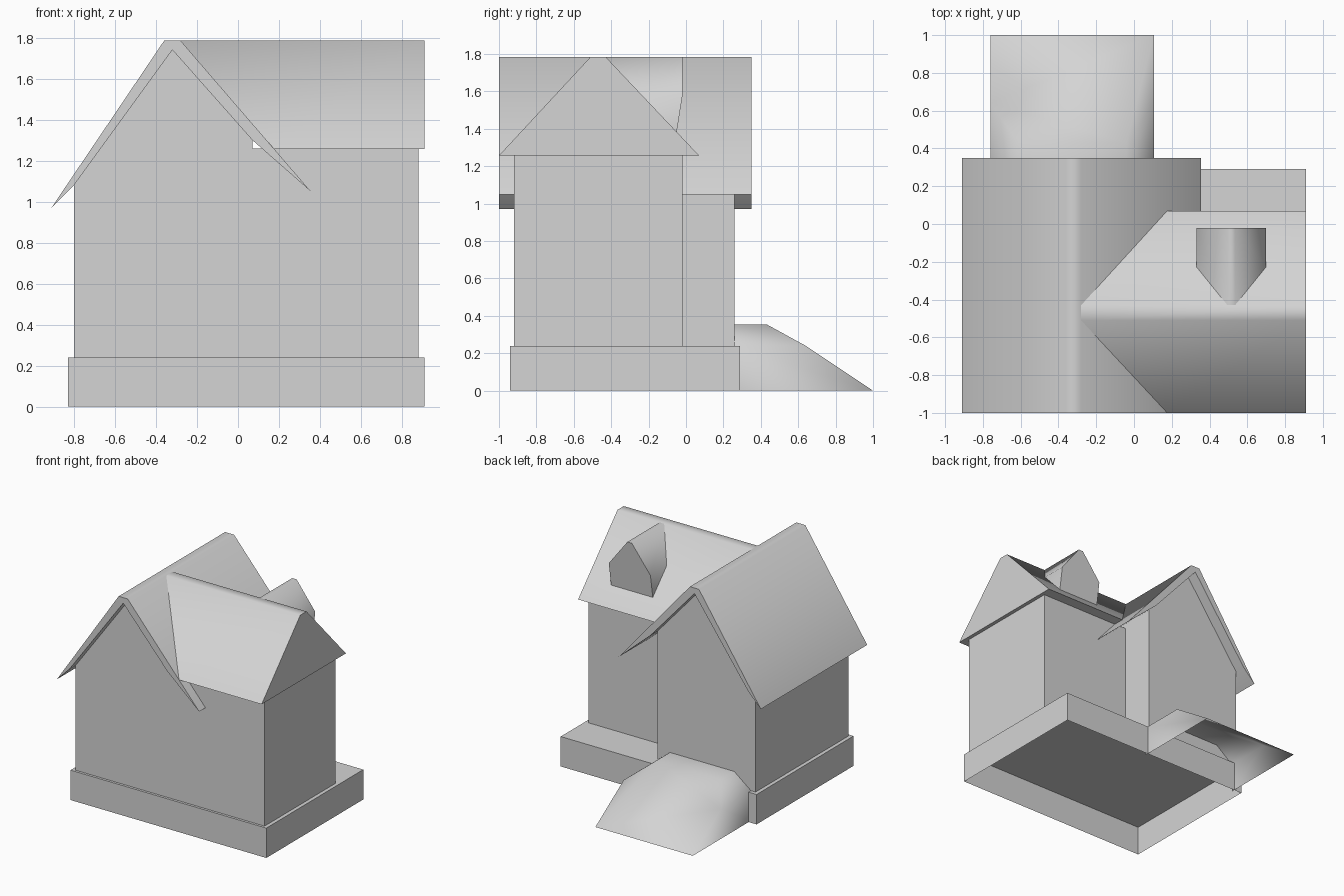
import bpy
import math

if "Cube" in bpy.data.objects:
    bpy.data.objects.remove(bpy.data.objects["Cube"])

grey = bpy.data.materials.new("light_grey")
grey.diffuse_color = (0.66, 0.66, 0.66, 1)
grey.use_nodes = True
grey.node_tree.nodes["Principled BSDF"].inputs["Base Color"].default_value = grey.diffuse_color


def loft(name, ring_a, ring_b, cap_a=True, cap_b=True, closed=True, angle=None):
    """Join two matching rings of points with side faces and optional end caps."""
    n = len(ring_a)
    faces = [(i, (i + 1) % n, (i + 1) % n + n, i + n) for i in range(n if closed else n - 1)]
    if cap_a:
        faces.append(tuple(reversed(range(n))))
    if cap_b:
        faces.append(tuple(range(n, 2 * n)))
    me = bpy.data.meshes.new(name)
    me.from_pydata(list(ring_a) + list(ring_b), [], faces)
    me.materials.append(grey)
    ob = bpy.data.objects.new(name, me)
    bpy.context.collection.objects.link(ob)
    bpy.ops.object.select_all(action='DESELECT')
    ob.select_set(True)
    bpy.context.view_layer.objects.active = ob
    bpy.ops.object.mode_set(mode='EDIT')
    bpy.ops.mesh.select_all(action='SELECT')
    bpy.ops.mesh.normals_make_consistent(inside=False)
    bpy.ops.object.mode_set(mode='OBJECT')
    if angle:
        bpy.ops.object.shade_smooth_by_angle(angle=math.radians(angle))
    return ob


def along_y(profile, y):
    return [(x, y, z) for x, z in profile]


def box(name, x0, x1, y0, y1, z0, z1, bottom=True):
    ring = [(x0, y0), (x1, y0), (x1, y1), (x0, y1)]
    return loft(name, [(x, y, z0) for x, y in ring], [(x, y, z1) for x, y in ring], cap_a=bottom)


# Foundation, hollow from below
box("foundation", -0.83, 0.91, -0.94, 0.29, 0, 0.24, bottom=False)

# Main gabled house body
body = [(-0.80, 0.24), (0.07, 0.24), (0.07, 1.30), (-0.32, 1.74), (-0.80, 1.08)]
loft("main_walls", along_y(body, -0.92), along_y(body, 0.26))

# Side wing body
box("wing_walls", 0.07, 0.88, -0.92, -0.02, 0.24, 1.26)

# Main roof: a shell tapering to thin eaves
roof = [(-0.91, 0.97), (-0.36, 1.785), (-0.28, 1.785), (0.355, 1.05),
        (0.07, 1.30), (-0.32, 1.74), (-0.80, 1.08)]
loft("main_roof", along_y(roof, -1.0), along_y(roof, 0.35), angle=60)

# Wing roof: its left end is cut to meet the main roof slope
wing = [(-1.0, 1.257), (-0.51, 1.785), (-0.43, 1.785), (0.07, 1.257)]
slope = 0.635 / 0.735
loft("wing_roof", [(-0.28 + (1.785 - z) * slope, y, z) for y, z in wing],
     [(0.91, y, z) for y, z in wing], angle=60)

# Dormer on the back of the wing roof
dormer = [(0.33, 1.38), (0.33, 1.57), (0.495, 1.785), (0.535, 1.785), (0.70, 1.57), (0.70, 1.38)]
loft("dormer", [(x, -0.05 if z < 1.4 else -0.02, z) for x, z in dormer],
     [(x, -0.435 + (1.785 - z) * 0.947, z) for x, z in dormer], cap_b=False, angle=60)

# Cellar entrance: an arch cut by a sloping front, open below and against the house
arch = [(-0.76, 0), (-0.76, 0.24), (-0.61, 0.355), (-0.04, 0.355), (0.105, 0.24), (0.105, 0)]
reach = {0: 1.0, 0.24: 0.64, 0.355: 0.43}
cellar = loft("cellar_entrance", along_y(arch, 0.26), [(x, reach[z], z) for x, z in arch],
              cap_a=False, closed=False)
for p in cellar.data.polygons:
    p.use_smooth = True
